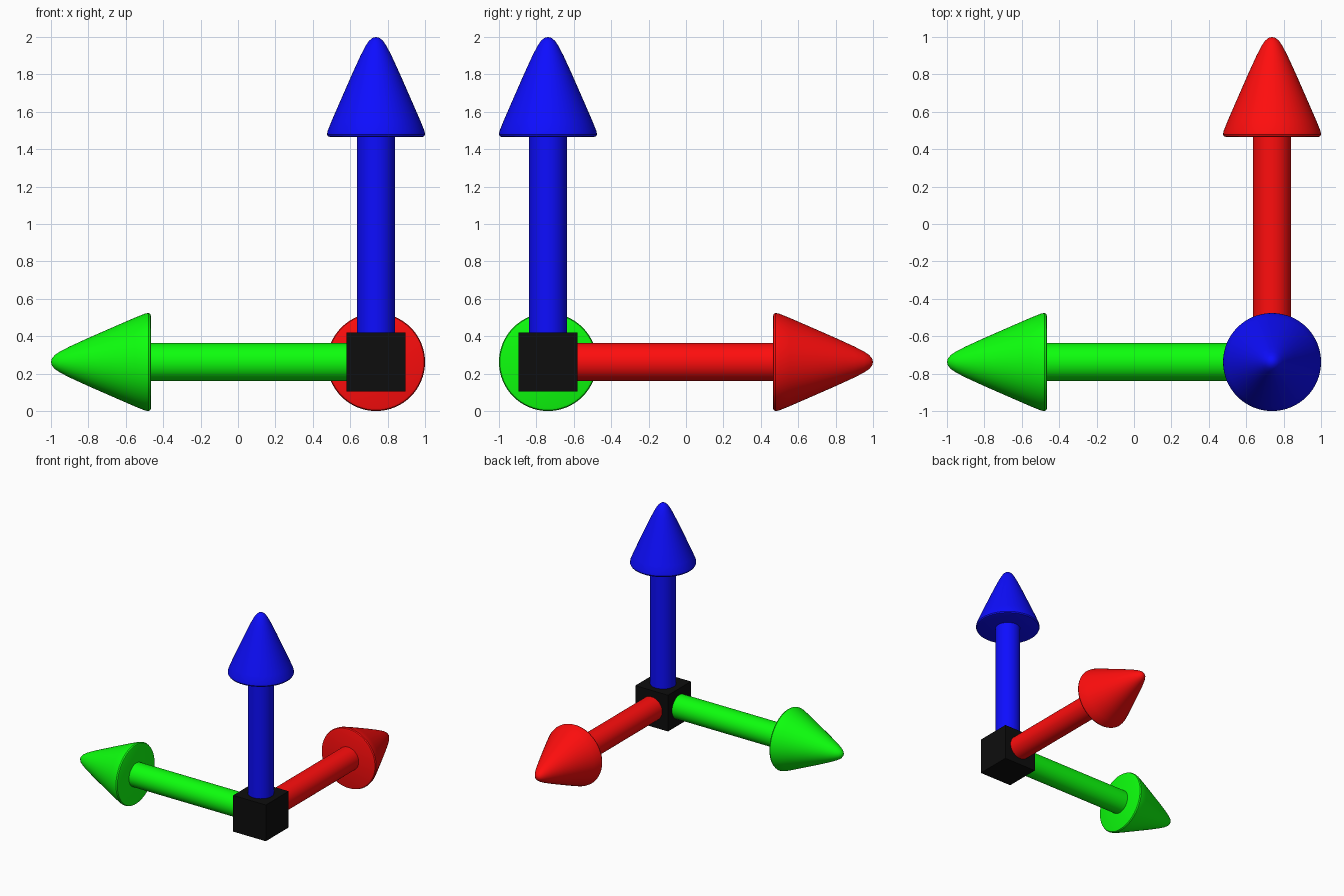
import bpy, bmesh, math
from mathutils import Vector, Matrix

if "Cube" in bpy.data.objects:
    bpy.data.objects.remove(bpy.data.objects["Cube"])

ORIGIN = Vector((0.738, -0.738, 0.262))
SEGMENTS = 64


def material(name, rgb):
    mat = bpy.data.materials.new(name)
    mat.diffuse_color = (*rgb, 1.0)
    mat.use_nodes = True
    mat.node_tree.nodes["Principled BSDF"].inputs["Base Color"].default_value = mat.diffuse_color
    return mat


def finish(name, bm, mat, matrix, smooth=True):
    bmesh.ops.recalc_face_normals(bm, faces=bm.faces)
    bm.transform(matrix)
    mesh = bpy.data.meshes.new(name)
    bm.to_mesh(mesh)
    bm.free()
    obj = bpy.data.objects.new(name, mesh)
    bpy.context.collection.objects.link(obj)
    mesh.materials.append(mat)
    if smooth:
        bpy.ops.object.select_all(action='DESELECT')
        obj.select_set(True)
        bpy.context.view_layer.objects.active = obj
        bpy.ops.object.shade_smooth_by_angle(angle=math.radians(35))
    return obj


def lathe(profile):
    """Revolve (radius, height) points around z."""
    bm = bmesh.new()
    verts = [bm.verts.new((r, 0, h)) for r, h in profile]
    edges = [bm.edges.new(pair) for pair in zip(verts, verts[1:])]
    bmesh.ops.spin(bm, geom=verts + edges, cent=(0, 0, 0), axis=(0, 0, 1),
                   angle=math.tau, steps=SEGMENTS)
    bmesh.ops.remove_doubles(bm, verts=bm.verts, dist=0.0005)
    return bm


# Arrow profiles, measured along the arrow from the cube centre
SHAFT = [(0, 0.10), (0.102, 0.10), (0.102, 1.21), (0, 1.21)]
HEAD = [(0, 1.203), (0.246, 1.203), (0.257, 1.207), (0.262, 1.217),
        (0.259, 1.235), (0.237, 1.290), (0.184, 1.412), (0.127, 1.542),
        (0.083, 1.638), (0.056, 1.69), (0.037, 1.718), (0.019, 1.733),
        (0, 1.738)]

# Corner cube
cube = bmesh.new()
bmesh.ops.create_cube(cube, size=0.316)
finish("corner_cube", cube, material("black", (0.004, 0.004, 0.004)),
       Matrix.Translation(ORIGIN), smooth=False)

# Three arrows
for name, direction, rgb in (
        ("red", (0, 1, 0), (1.0, 0.004, 0.004)),
        ("green", (-1, 0, 0), (0.004, 1.0, 0.004)),
        ("blue", (0, 0, 1), (0.004, 0.004, 1.0))):
    turn = Vector((0, 0, 1)).rotation_difference(Vector(direction))
    place = Matrix.Translation(ORIGIN) @ turn.to_matrix().to_4x4()
    mat = material(name, rgb)
    finish(name + "_arrow_shaft", lathe(SHAFT), mat, place)
    finish(name + "_arrow_head", lathe(HEAD), mat, place)
